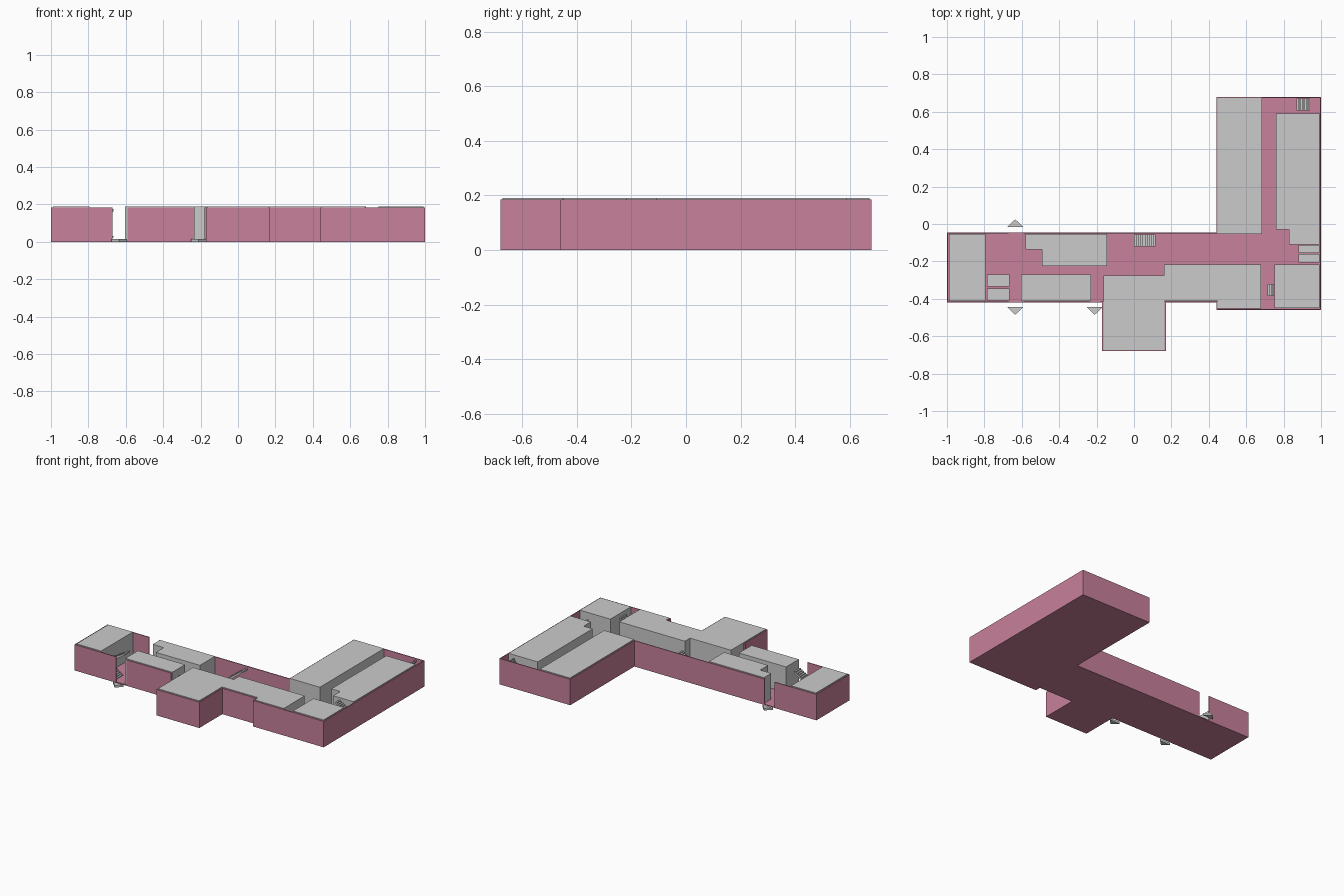
import bpy, bmesh
from mathutils import Vector

if "Cube" in bpy.data.objects:
    bpy.data.objects.remove(bpy.data.objects["Cube"])

pink = bpy.data.materials.new("pink_wall")
pink.diffuse_color = (0.58, 0.22, 0.33, 1)
pink.use_nodes = True
pink.node_tree.nodes["Principled BSDF"].inputs["Base Color"].default_value = pink.diffuse_color

FLOOR, WALL, ROOM = 0.006, 0.185, 0.19


def prism(name, pts, z0, z1, mat=None):
    """Extrude a plan polygon from z0 to z1."""
    bm = bmesh.new()
    face = bm.faces.new([bm.verts.new((x, y, z0)) for x, y in pts])
    top = bmesh.ops.extrude_face_region(bm, geom=[face])["geom"]
    bmesh.ops.translate(bm, vec=(0, 0, z1 - z0),
                        verts=[v for v in top if isinstance(v, bmesh.types.BMVert)])
    return finish(name, bm, mat)


def finish(name, bm, mat=None):
    bmesh.ops.recalc_face_normals(bm, faces=bm.faces)
    me = bpy.data.meshes.new(name)
    bm.to_mesh(me)
    bm.free()
    if mat:
        me.materials.append(mat)
    ob = bpy.data.objects.new(name, me)
    bpy.context.collection.objects.link(ob)
    return ob


def rect(x0, x1, y0, y1):
    return [(x0, y0), (x1, y0), (x1, y1), (x0, y1)]


def wall(name, path, t=0.006):
    """Thin wall along a path, thickened to its left with mitred corners."""
    p = [Vector(q) for q in path]
    norms = []
    for a, b in zip(p, p[1:]):
        d = (b - a).normalized()
        norms.append(Vector((-d.y, d.x)))
    inner = [p[0] + t * norms[0]]
    inner += [p[i] + t * (norms[i - 1] + norms[i]) for i in range(1, len(p) - 1)]
    inner.append(p[-1] + t * norms[-1])
    prism(name, p + inner[::-1], 0, WALL, pink)


def stair(name, x0, x1, y0, y1, z0, z1, n=10, slab=0.012):
    """Stepped flight rising from x0 to x1 with a sloping underside."""
    dx, dz = (x1 - x0) / n, (z1 - z0) / n
    prof = []
    for i in range(n):
        prof += [(x0 + i * dx, z0 + i * dz), (x0 + i * dx, z0 + (i + 1) * dz)]
    prof += [(x1, z1), (x1, z1 - slab), (x0 + dx, z0 - slab * 0.5)]
    bm = bmesh.new()
    f = bm.faces.new([bm.verts.new((x, y0, z)) for x, z in prof])
    g = bmesh.ops.extrude_face_region(bm, geom=[f])["geom"]
    bmesh.ops.translate(bm, vec=(0, y1 - y0, 0),
                        verts=[v for v in g if isinstance(v, bmesh.types.BMVert)])
    finish(name, bm)


# floor slab and outer walls, with three door gaps
east = [(-0.17, -0.42), (-0.17, -0.68), (0.17, -0.68), (0.17, -0.42), (0.44, -0.42),
        (0.44, -0.46), (1, -0.46), (1, 0.68), (0.44, 0.68), (0.44, -0.045)]
west = [(-1, -0.045), (-1, -0.42)]
prism("floor", east + west, 0, FLOOR, pink)
wall("wall_east", [(-0.178, -0.42)] + east + [(-0.59, -0.045)])
wall("wall_west", [(-0.67, -0.045)] + west + [(-0.67, -0.42)])
wall("wall_front", [(-0.59, -0.42), (-0.235, -0.42)])

# room blocks
rooms = {
    "room_west": rect(-0.99, -0.795, -0.412, -0.053),
    "room_back": [(-0.58, -0.053), (-0.58, -0.135), (-0.493, -0.135),
                  (-0.493, -0.224), (-0.145, -0.224), (-0.145, -0.053)],
    "room_front": rect(-0.603, -0.23, -0.413, -0.27),
    "room_hall": [(-0.163, -0.275), (-0.163, -0.673), (0.163, -0.673), (0.163, -0.413),
                  (0.447, -0.413), (0.447, -0.453), (0.68, -0.453), (0.68, -0.217),
                  (0.16, -0.217), (0.16, -0.275)],
    "room_corner": rect(0.75, 0.992, -0.45, -0.217),
    "room_wing_left": rect(0.447, 0.685, -0.053, 0.673),
    "room_wing_right": [(0.76, 0.59), (0.76, -0.03), (0.83, -0.03), (0.83, -0.11),
                        (0.992, -0.11), (0.992, 0.59)],
}
for name, pts in rooms.items():
    prism(name, pts, FLOOR, ROOM)

# staircases
stair("stair_west_lower", -0.665, -0.785, -0.41, -0.345, 0.025, 0.1)
stair("stair_west_upper", -0.785, -0.665, -0.335, -0.27, 0.1, 0.175)
stair("stair_east_lower", 0.88, 0.992, -0.205, -0.16, 0.025, 0.1)
stair("stair_east_upper", 0.992, 0.88, -0.155, -0.112, 0.1, 0.175)
stair("stair_middle", 0.0, 0.115, -0.12, -0.055, 0.09, 0.175)
stair("stair_wing", 0.87, 0.94, 0.608, 0.672, 0.09, 0.175)
stair("stair_small", 0.715, 0.748, -0.385, -0.32, 0.12, 0.16, n=4)

# entrance arrows pointing outwards
for i, (x, y, s) in enumerate([(-0.635, -0.445, -1), (-0.21, -0.445, -1), (-0.635, -0.015, 1)]):
    prism(f"entrance_arrow_{i + 1}",
          [(x - 0.042, y), (x + 0.042, y), (x, y + s * 0.04)], 0, 0.015)
